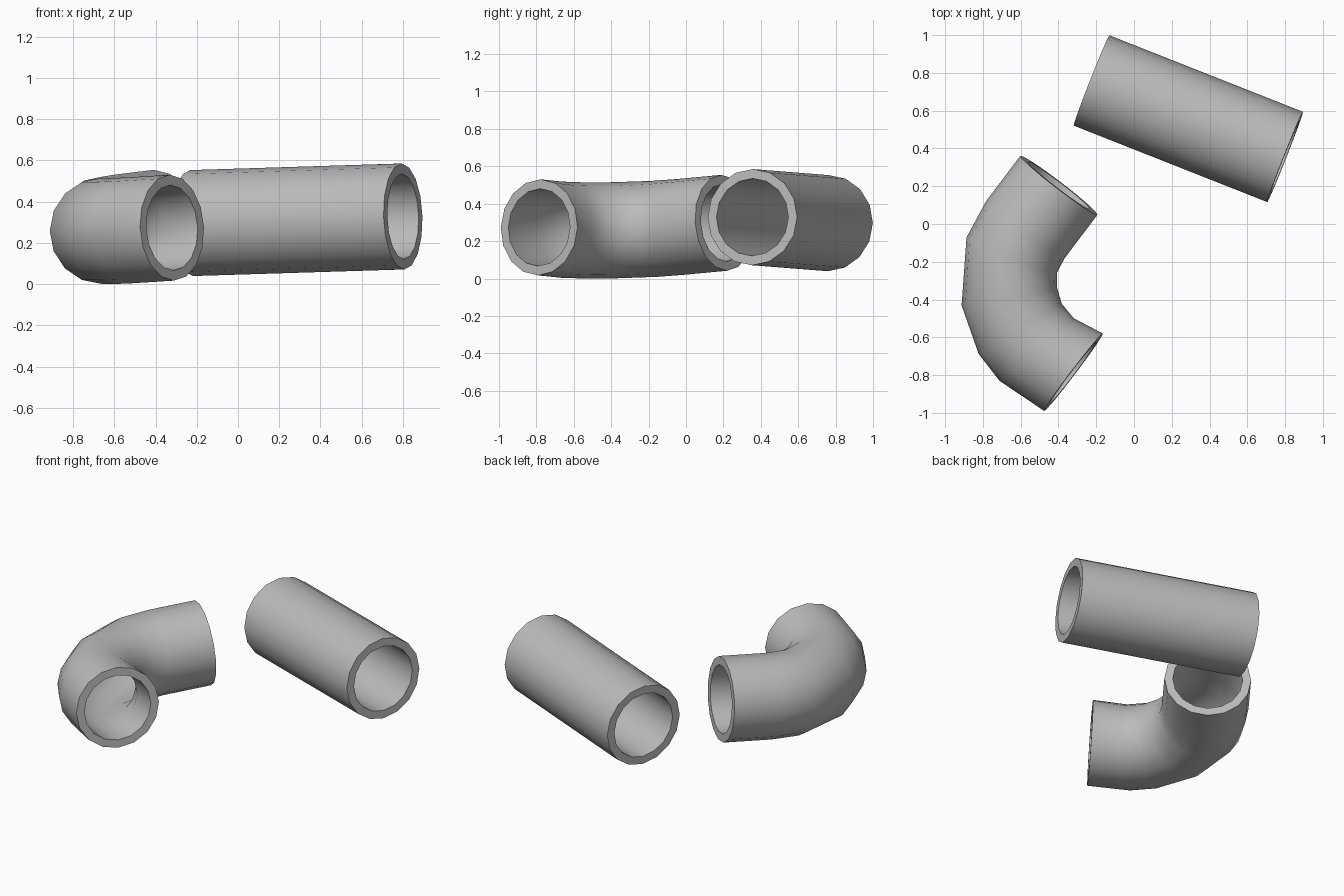
import bpy, bmesh, math
from mathutils import Vector

cube = bpy.data.objects.get("Cube")
if cube:
    bpy.data.objects.remove(cube, do_unlink=True)

SIDES = 16
OUTER, INNER = 0.257, 0.207

grey = bpy.data.materials.new("pipe grey")
grey.use_nodes = True
colour = (0.5, 0.5, 0.5, 1)
grey.diffuse_color = colour
grey.node_tree.nodes["Principled BSDF"].inputs["Base Color"].default_value = colour


def make_pipe(name, stations):
    """Hollow pipe through stations of (centre, tangent)."""
    bm = bmesh.new()
    loops = []
    # outer wall out, inner wall back, so the closed skin includes both rims
    walls = [(s, OUTER) for s in stations] + [(s, INNER) for s in reversed(stations)]
    for (centre, tangent), radius in walls:
        t = tangent.normalized()
        side = t.cross(Vector((0, 0, 1))).normalized()
        up = side.cross(t)
        ring = []
        for i in range(SIDES):
            a = math.tau * i / SIDES
            ring.append(bm.verts.new(centre + radius * (math.cos(a) * side + math.sin(a) * up)))
        loops.append(ring)
    for k, ring in enumerate(loops):
        following = loops[(k + 1) % len(loops)]
        for i in range(SIDES):
            j = (i + 1) % SIDES
            bm.faces.new((ring[i], ring[j], following[j], following[i]))
    bmesh.ops.recalc_face_normals(bm, faces=bm.faces)
    mesh = bpy.data.meshes.new(name)
    bm.to_mesh(mesh)
    bm.free()
    mesh.materials.append(grey)
    obj = bpy.data.objects.new(name, mesh)
    bpy.context.collection.objects.link(obj)
    bpy.ops.object.select_all(action="DESELECT")
    obj.select_set(True)
    bpy.context.view_layer.objects.active = obj
    bpy.ops.object.shade_smooth_by_angle(angle=math.radians(42))
    return obj


# Straight pipe
start, end = Vector((-0.225, 0.76, 0.296)), Vector((0.80, 0.355, 0.328))
make_pipe("straight_pipe", [(start, end - start), (end, end - start)])

# Elbow pipe, lying in a slightly tilted plane: outer and inner edge of each ring
bend = [((-0.60, 0.36), (-0.195, 0.05)),
        ((-0.78, 0.12), (-0.37, -0.18)),
        ((-0.89, -0.07), (-0.405, -0.26)),
        ((-0.905, -0.43), (-0.415, -0.34)),
        ((-0.825, -0.69), (-0.38, -0.42)),
        ((-0.71, -0.83), (-0.32, -0.50)),
        ((-0.475, -0.99), (-0.165, -0.58))]
SLOPE_X, SLOPE_Y = 0.083, 0.031
stations = []
for (ox, oy), (ix, iy) in bend:
    x, y = (ox + ix) / 2, (oy + iy) / 2
    tx, ty = iy - oy, ox - ix
    stations.append((Vector((x, y, 0.3245 + SLOPE_X * x + SLOPE_Y * y)),
                     Vector((tx, ty, SLOPE_X * tx + SLOPE_Y * ty))))
make_pipe("elbow_pipe", stations)
